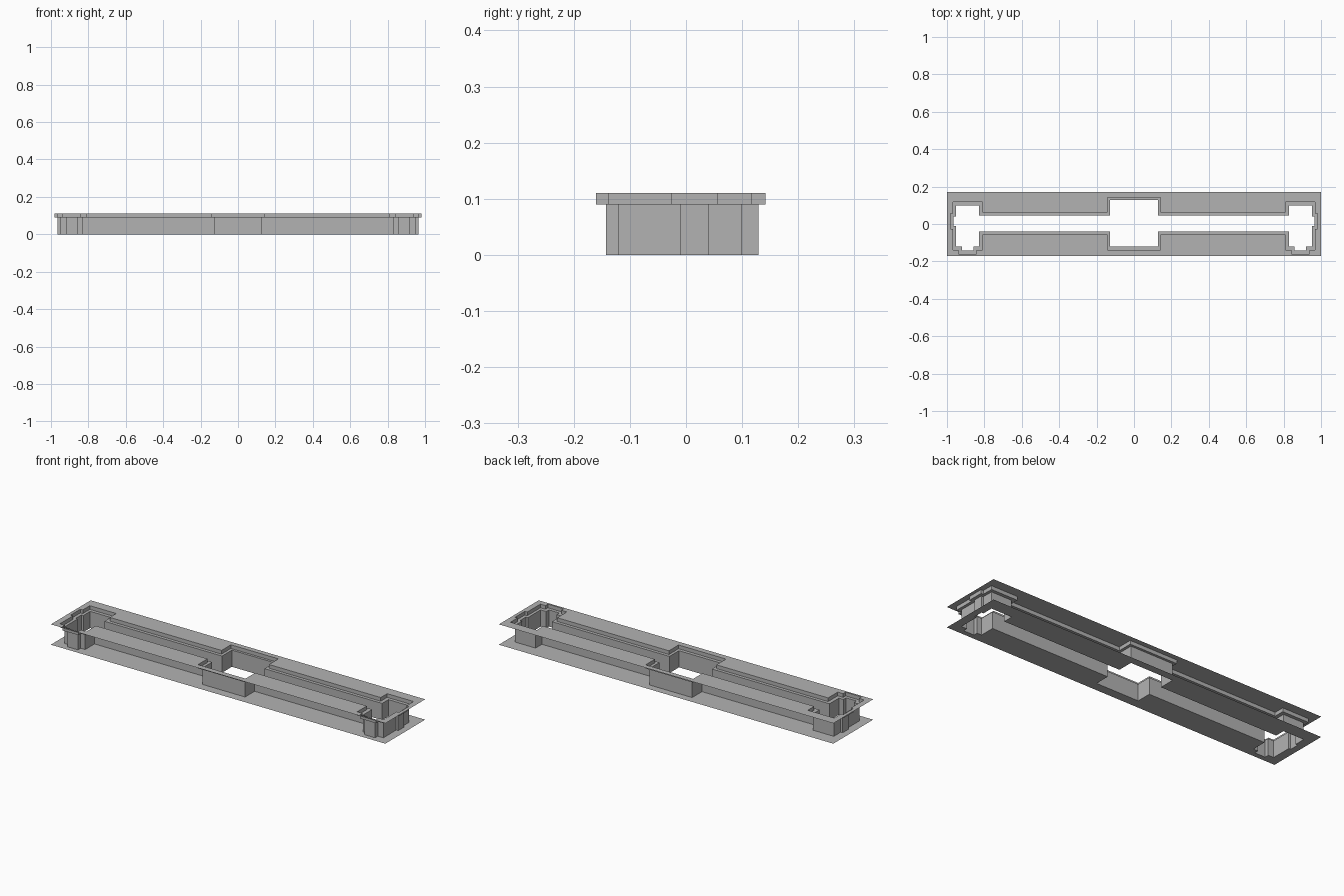
import bpy, bmesh

if "Cube" in bpy.data.objects:
    bpy.data.objects.remove(bpy.data.objects["Cube"])

grey = bpy.data.materials.new("plain grey")
grey.diffuse_color = (0.45, 0.45, 0.45, 1)
grey.use_nodes = True
grey.node_tree.nodes["Principled BSDF"].inputs["Base Color"].default_value = grey.diffuse_color

BASE_Z, LEDGE_Z, TOP_Z = 0.0, 0.09, 0.11

# Left half of each opening outline, from back centre to front centre
inner_half = [(-.127, .129), (-.127, .045), (-.83, .045), (-.83, .099), (-.953, .099),
              (-.953, .04), (-.965, .04), (-.965, -.01), (-.953, -.01), (-.953, -.12),
              (-.92, -.12), (-.92, -.143), (-.857, -.143), (-.857, -.12), (-.83, -.12),
              (-.83, -.04), (-.127, -.04), (-.127, -.121)]
outer_half = [(-.142, .142), (-.142, .062), (-.81, .062), (-.81, .117), (-.968, .117),
              (-.968, .057), (-.982, .057), (-.982, -.027), (-.968, -.027), (-.968, -.139),
              (-.938, -.139), (-.938, -.16), (-.842, -.16), (-.842, -.139), (-.81, -.139),
              (-.81, -.057), (-.142, -.057), (-.142, -.139)]


def mirrored(half):
    return half + [(-x, y) for x, y in reversed(half)]


inner, outer = mirrored(inner_half), mirrored(outer_half)
border = [(-1, .17), (-1, -.17), (1, -.17), (1, .17)]


def finish(name, bm):
    mesh = bpy.data.meshes.new(name)
    bm.to_mesh(mesh)
    bm.free()
    mesh.materials.append(grey)
    obj = bpy.data.objects.new(name, mesh)
    bpy.context.collection.objects.link(obj)


def add_loop(bm, pts, z):
    verts = [bm.verts.new((x, y, z)) for x, y in pts]
    return verts, [bm.edges.new((a, b)) for a, b in zip(verts, verts[1:] + verts[:1])]


def strip(name, low, z0, high, z1):
    """Band of quads joining two matching outlines."""
    bm = bmesh.new()
    a, _ = add_loop(bm, low, z0)
    b, _ = add_loop(bm, high, z1)
    n = len(a)
    for i in range(n):
        j = (i + 1) % n
        bm.faces.new((a[j], a[i], b[i], b[j]))
    finish(name, bm)


def plate(name, hole, z):
    """Flat rectangle with a shaped opening."""
    bm = bmesh.new()
    edges = add_loop(bm, border, z)[1] + add_loop(bm, hole, z)[1]
    bmesh.ops.triangle_fill(bm, use_beauty=True, use_dissolve=False, edges=edges,
                            normal=(0, 0, 1))
    for f in bm.faces:
        f.normal_update()
        if f.normal.z < 0:
            f.normal_flip()
    finish(name, bm)


plate("bottom_plate", inner, BASE_Z)
strip("lower_wall", inner, BASE_Z, inner, LEDGE_Z)
strip("ledge", inner, LEDGE_Z, outer, LEDGE_Z)
strip("upper_wall", outer, LEDGE_Z, outer, TOP_Z)
plate("top_plate", outer, TOP_Z)
